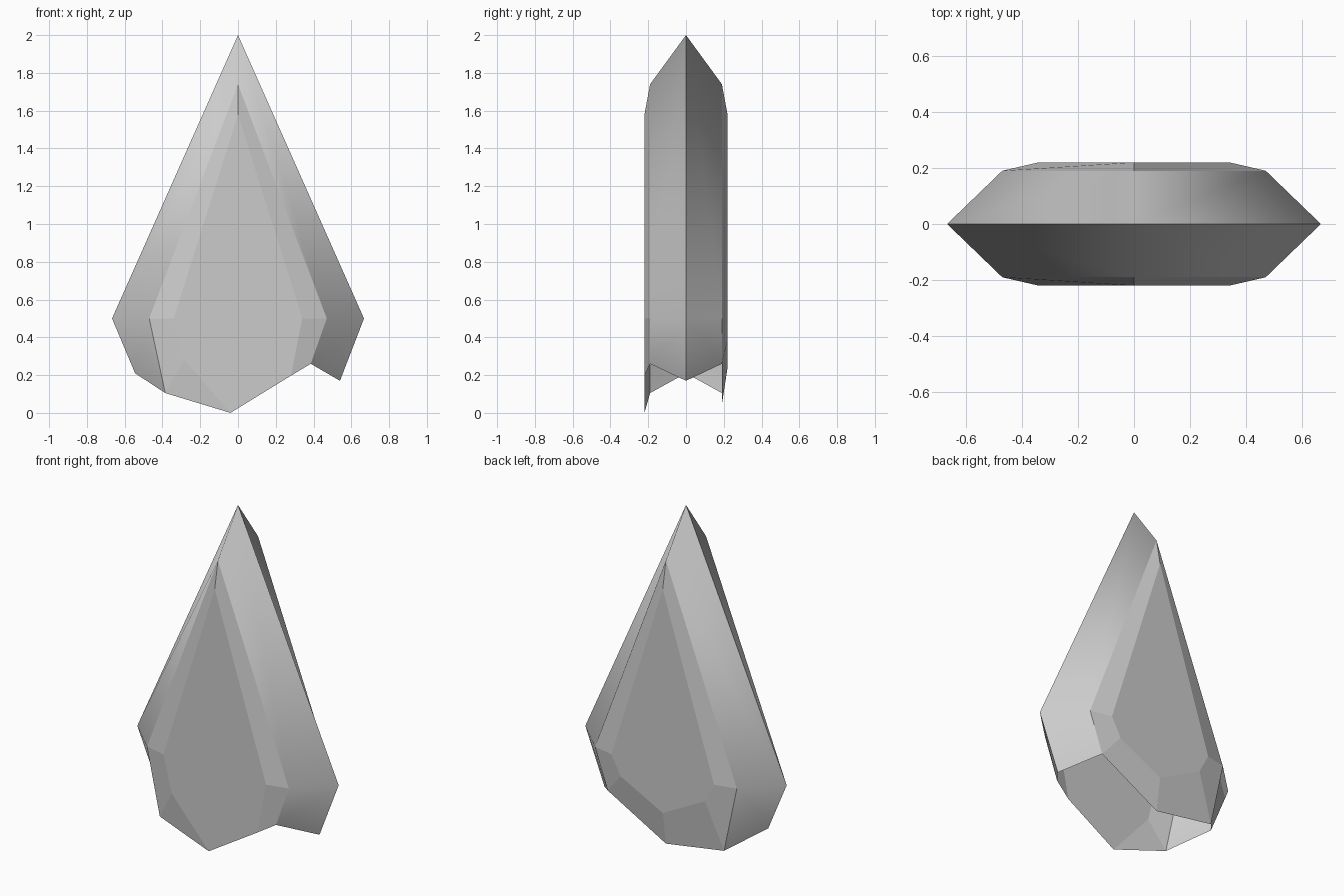
import bpy, bmesh

if "Cube" in bpy.data.objects:
    bpy.data.objects.remove(bpy.data.objects["Cube"])

# Kite-shaped profiles (x, z), running lower left -> apex -> lower right
RIM = [(-.545, .21), (-.667, .5), (0, 2), (.667, .5), (.54, .17)]
SHOULDER = [(-.385, .105), (-.47, .5), (0, 1.74), (.47, .5), (.385, .26)]
FRONT_TABLE = [(-.285, .28), (-.34, .5), (0, 1.58), (.34, .5), (.28, .197)]
BACK_TABLE = [(-.28, .385), (-.34, .5), (0, 1.58), (.34, .5), (.28, .385)]

bm = bmesh.new()


def ring(profile, y):
    return [bm.verts.new((x, y, z)) for x, z in profile]


def bridge(a, b, smooth=False):
    for i in range(len(a) - 1):
        bm.faces.new((a[i], a[i + 1], b[i + 1], b[i])).smooth = smooth


# Shared widest rim, with a bevelled shell on each side; bottom stays open
rim = ring(RIM, 0)
front_shoulder, front_table = ring(SHOULDER, -.19), ring(FRONT_TABLE, -.22)
back_shoulder, back_table = ring(SHOULDER, .19), ring(BACK_TABLE, .22)
for shoulder, table in ((front_shoulder, front_table), (back_shoulder, back_table)):
    bridge(rim, shoulder, True)
    bridge(shoulder, table)

# Front table reaches the broken lower tip
front_tip = bm.verts.new((-.04, -.22, 0))
bm.faces.new(front_table + [front_tip])
bm.faces.new((front_shoulder[0], front_table[0], front_tip))

# Back table is a closed kite with a bevel beneath it
back_low = bm.verts.new((0, .22, .24))
back_tip = bm.verts.new((0, .19, .045))
bm.faces.new(back_table + [back_low])
for i in (0, -1):
    bm.faces.new((back_shoulder[i], back_table[i], back_low, back_tip))

bmesh.ops.recalc_face_normals(bm, faces=bm.faces)
# Make sure the shell faces outward
bm.normal_update()
if max(bm.faces, key=lambda f: f.calc_center_median().y).normal.y < 0:
    bmesh.ops.reverse_faces(bm, faces=bm.faces)
# Crisp outer rim
for e in bm.edges:
    if all(v in rim for v in e.verts):
        e.smooth = False

mesh = bpy.data.meshes.new("crystal_shard")
bm.to_mesh(mesh)
bm.free()
shard = bpy.data.objects.new("crystal_shard", mesh)
bpy.context.collection.objects.link(shard)
